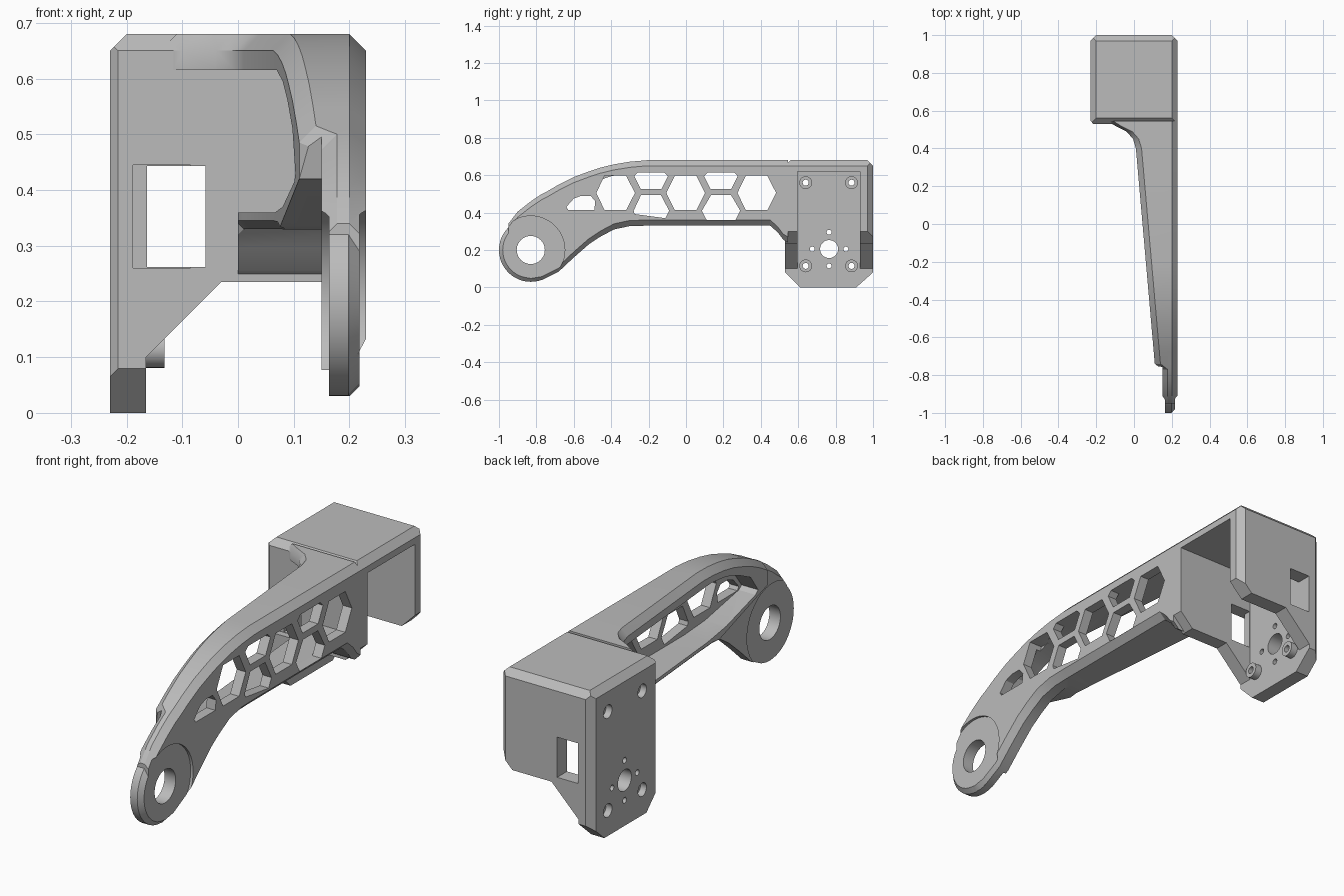
import bpy, bmesh, math

cube = bpy.data.objects.get("Cube")
if cube:
    bpy.data.objects.remove(cube, do_unlink=True)

grey = bpy.data.materials.new("plain grey")
grey.use_nodes = True
grey.diffuse_color = (0.5, 0.5, 0.5, 1)
for node in grey.node_tree.nodes:
    if node.type == 'BSDF_PRINCIPLED':
        node.inputs["Base Color"].default_value = (0.5, 0.5, 0.5, 1)


def loft(name, sections):
    """Skin a closed solid over sections with equal point counts."""
    bm = bmesh.new()
    rings = [[bm.verts.new(p) for p in s] for s in sections]
    n = len(rings[0])
    for a, b in zip(rings, rings[1:]):
        for i in range(n):
            j = (i + 1) % n
            bm.faces.new((a[i], a[j], b[j], b[i]))
    bm.faces.new(rings[0])
    bm.faces.new(rings[-1])
    bmesh.ops.recalc_face_normals(bm, faces=bm.faces)
    mesh = bpy.data.meshes.new(name)
    bm.to_mesh(mesh)
    bm.free()
    obj = bpy.data.objects.new(name, mesh)
    bpy.context.collection.objects.link(obj)
    return obj


def prism(name, axis, outline, lo, hi):
    """Extrude a 2D outline along one axis."""
    def place(p, d):
        return {'x': (d, p[0], p[1]), 'y': (p[0], d, p[1]), 'z': (p[0], p[1], d)}[axis]
    return loft(name, [[place(p, d) for p in outline] for d in (lo, hi)])


def box(name, x, y, z):
    return prism(name, 'z', [(x[0], y[0]), (x[1], y[0]), (x[1], y[1]), (x[0], y[1])], *z)


def circle(y, z, r, n=48):
    return [(y + r * math.cos(2 * math.pi * i / n), z + r * math.sin(2 * math.pi * i / n))
            for i in range(n)]


def rod(name, y, z, r, lo, hi):
    return prism(name, 'x', circle(y, z, r), lo, hi)


def combine(target, other, operation):
    """Apply a boolean and drop the helper."""
    mod = target.modifiers.new("bool", 'BOOLEAN')
    mod.operation, mod.solver, mod.object = operation, 'EXACT', other
    bpy.ops.object.select_all(action='DESELECT')
    bpy.context.view_layer.objects.active = target
    target.select_set(True)
    bpy.ops.object.modifier_apply(modifier=mod.name)
    bpy.data.objects.remove(other, do_unlink=True)


def cut(target, other):
    combine(target, other, 'DIFFERENCE')


# Arm: chamfered section lofted along y
def inner(y):
    return 0.11 - 0.0877 * (y + 0.74)


def section(y, bottom, top, x):
    c = 0.03
    return [(x + c, y, top), (0.2, y, top), (0.23, y, top - c), (0.23, y, bottom + c),
            (0.2, y, bottom), (x + c / 2, y, bottom), (x, y, bottom + c / 2), (x, y, top - c)]


stations = [(-.95, .09, .34, .148), (-.9, .05, .405, .148), (-.83, .03, .46, .148),
            (-.77, .04, .5, .148)]
stations += [(y, b, t, inner(y)) for y, b, t in (
    (-.74, .055, .515), (-.68, .085, .55), (-.6, .16, .59), (-.52, .23, .62), (-.46, .27, .64),
    (-.385, .31, .658), (-.3, .328, .672), (-.21, .33, .68), (.4, .33, .68))]
stations += [(.45, .33, .68, -.005), (.49, .295, .68, -.04), (.52, .255, .68, -.1),
             (.545, .24, .68, -.14)]
arm = loft("bracket_arm", [section(*s) for s in stations])

# Trim the inner flare low down and near the housing
cut(arm, prism("flare_cutter", 'x', [(-1.1, -.1), (-.2, -.1), (-.2, .325), (-.35, .335),
                                     (-.74, .42), (-.78, .6), (-1.1, .6)], -.3, .15))
cut(arm, box("corner_cutter", (-.4, 0), (.3, .535), (.1, .5)))

# Hollow pocket on the inner side
cut(arm, prism("pocket_cutter", 'x', [(-.66, .43), (-.6, .51), (-.5, .56), (-.4, .595), (-.28, .615),
                                      (.55, .615), (.55, .36), (-.25, .36), (-.4, .37),
                                      (-.64, .415)], -.4, .185))

# Honeycomb openings in the outer wall
cells = [[(c - .105, .505), (c - .06, .597), (c + .055, .597), (c + .102, .505),
          (c + .055, .413), (c - .06, .413)] for c in (-.375, 0, .38)]
for c in (-.187, .187):
    cells.append([(c - .09, .595), (c - .07, .615), (c + .07, .615), (c + .09, .595),
                  (c + .055, .525), (c - .055, .525)])
cells.append([(-.24, .495), (-.135, .495), (-.09, .41), (-.11, .37), (-.275, .392), (-.28, .41)])
cells.append([(.135, .495), (.24, .495), (.29, .41), (.265, .361), (.11, .361), (.085, .41)])
cells.append([(-.64, .43), (-.6, .475), (-.56, .49), (-.51, .49), (-.485, .46), (-.49, .415),
              (-.63, .415)])
for outline in cells:
    cut(arm, prism("cell_cutter", 'x', outline, .165, .3))

# Round pivot end, recessed on both faces, with its bore
PY, PZ = -.83, .2
for lo, hi in ((0, .163), (.218, .3)):
    cut(arm, rod("recess_cutter", PY, PZ, .182, lo, hi))
eye = loft("pivot_eye", [[(x, *p) for p in circle(PY, PZ, r)]
                         for x, r in ((.163, .17), (.198, .17), (.218, .15))])
combine(arm, eye, 'UNION')
cut(arm, rod("bore_cutter", PY, PZ, .075, 0, .4))

# Housing: intersection of front, side and plan outlines
housing = prism("motor_housing", 'y', [
    (-.23, 0), (-.165, 0), (-.165, .1), (-.03, .235), (.165, .235), (.23, .3),
    (.23, .65), (.2, .68), (-.2, .68), (-.23, .65)], .53, 1)
combine(housing, prism("side_outline", 'x', [
    (.53, .08), (.61, 0), (.91, 0), (1, .08), (1, .65), (.97, .68), (.56, .68), (.53, .65)],
    -.3, .3), 'INTERSECT')
combine(housing, prism("plan_outline", 'z', [
    (-.23, .545), (-.215, .53), (.23, .53), (.23, .97), (.2, 1), (-.2, 1), (-.23, .97)],
    -.1, .8), 'INTERSECT')
combine(housing, arm, 'UNION')
housing.name = "arm_and_motor_housing"

# Motor cavity, open below and on the outer side
cut(housing, box("cavity_cutter", (-.165, .4), (.595, .93), (-.1, .62)))

# Cable window through front and back, with a shallow front rim
cut(housing, box("window_cutter", (-.163, -.058), (.4, 1.1), (.262, .443)))
cut(housing, box("rim_cutter", (-.188, -.085), (.4, .56), (.26, .445)))

# Screw bosses and motor mount holes
screws = [(y, z) for y in (.64, .885) for z in (.115, .56)]
for y, z in screws:
    combine(housing, rod("boss", y, z, .034, -.19, -.132), 'UNION')
for y, z in screws:
    cut(housing, rod("screw_cutter", y, z, .016, -.3, 0))
    cut(housing, rod("counterbore_cutter", y, z, .03, -.3, -.2))
MY, MZ = .765, .205
cut(housing, rod("shaft_cutter", MY, MZ, .048, -.3, 0))
for dy, dz in ((.09, 0), (-.09, 0), (0, .09), (0, -.09)):
    cut(housing, rod("mount_cutter", MY + dy, MZ + dz, .013, -.3, 0))

# Finish
housing.data.materials.clear()
housing.data.materials.append(grey)
for face in housing.data.polygons:
    face.material_index = 0
bpy.ops.object.select_all(action='DESELECT')
housing.select_set(True)
bpy.context.view_layer.objects.active = housing
bpy.ops.object.shade_smooth_by_angle(angle=math.radians(25))
